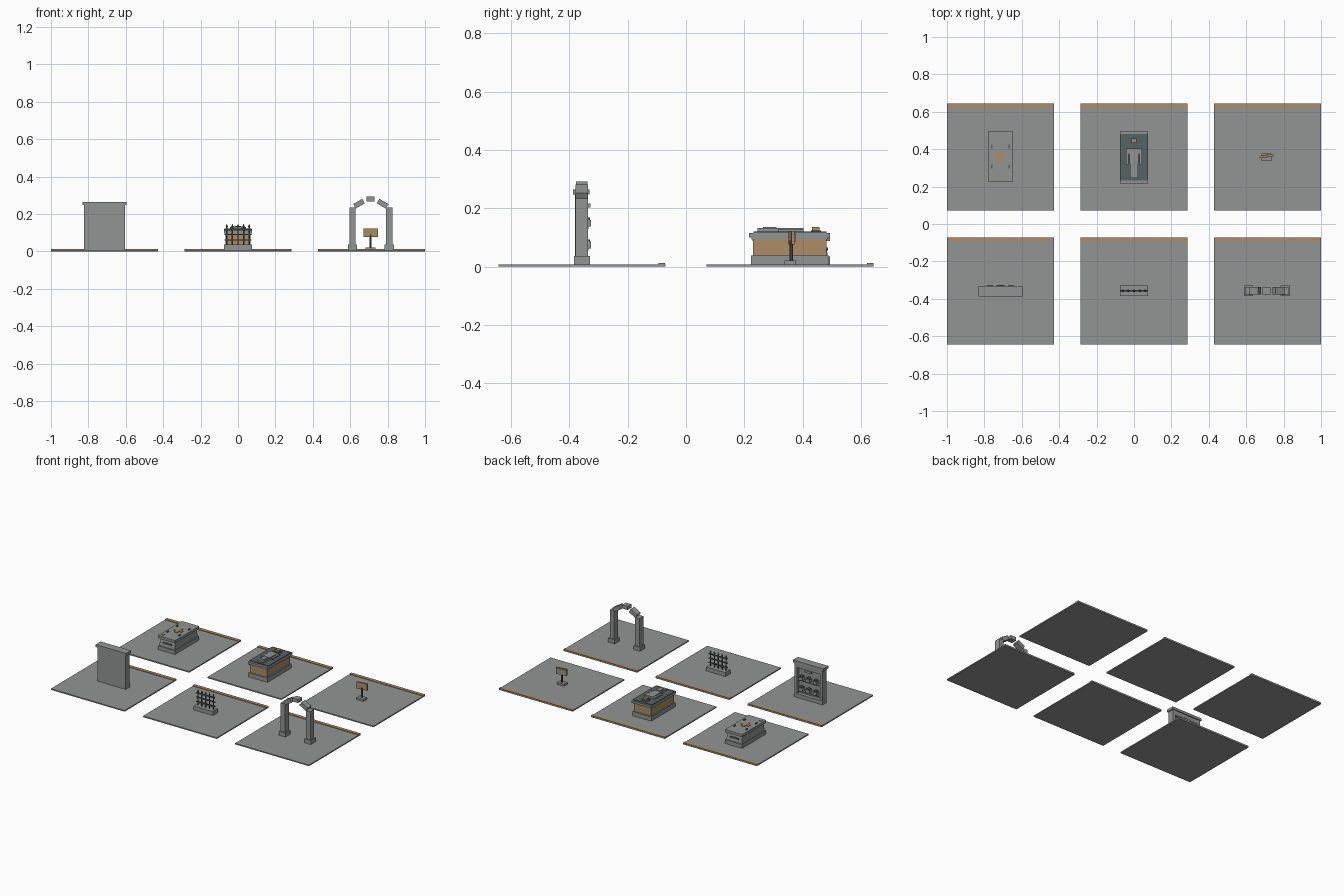
import bpy, math
from mathutils import Matrix

if "Cube" in bpy.data.objects:
    bpy.data.objects.remove(bpy.data.objects["Cube"])


def material(name, rgb):
    m = bpy.data.materials.new(name)
    m.diffuse_color = (*rgb, 1)
    m.use_nodes = True
    m.node_tree.nodes["Principled BSDF"].inputs["Base Color"].default_value = m.diffuse_color
    return m


STONE = material("grey_stone", (0.29, 0.30, 0.295))
TAN = material("tan_sandstone", (0.42, 0.27, 0.125))
SLATE = material("dark_slate", (0.09, 0.125, 0.135))
IRON = material("dark_iron", (0.10, 0.105, 0.11))


def box(name, x, y, z, mat, rot=(0, 0, 0), taper=1.0):
    """Box from (min, max) spans; taper scales the top face in x and y."""
    size = [b - a for a, b in (x, y, z)]
    mid = [(a + b) / 2 for a, b in (x, y, z)]
    bpy.ops.mesh.primitive_cube_add(size=1, location=mid, rotation=rot)
    ob = bpy.context.object
    ob.name = name
    ob.data.transform(Matrix.Diagonal((*size, 1)))
    for v in ob.data.vertices:
        if v.co.z > 0:
            v.co.x *= taper
            v.co.y *= taper
    ob.data.materials.append(mat)
    return ob


def cbox(name, cx, cy, w, d, z0, z1, mat, rot=(0, 0, 0), taper=1.0):
    return box(name, (cx - w / 2, cx + w / 2), (cy - d / 2, cy + d / 2), (z0, z1), mat, rot, taper)


def cylinder(name, loc, r, depth, mat, rot=(0, 0, 0), r2=None, sides=8):
    bpy.ops.mesh.primitive_cone_add(vertices=sides, radius1=r, radius2=r if r2 is None else r2,
                                    depth=depth, location=loc, rotation=rot)
    ob = bpy.context.object
    ob.name = name
    ob.data.materials.append(mat)


C, FLOOR = 0.714, 0.008

# Six floor tiles, each with a tan strip along its back edge
for cx in (-C, 0, C):
    for cy in (-0.357, 0.357):
        cbox("floor_tile", cx, cy, 0.572, 0.572, 0, FLOOR, STONE)
        cbox("back_strip", cx, cy + 0.274, 0.572, 0.023, FLOOR, 0.012, TAN)

# Wall niche: solid front, shelves of urns facing the back
X, Y = -C, -0.357
cbox("niche_panel", X, -0.369, 0.22, 0.022, FLOOR, 0.247, STONE)
cbox("niche_base", X, Y, 0.22, 0.046, FLOOR, 0.035, STONE)
cbox("niche_cap", X, -0.359, 0.236, 0.056, 0.247, 0.264, STONE)
cbox("niche_lintel", X, -0.349, 0.22, 0.022, 0.215, 0.247, STONE)
cbox("niche_plaque", X, -0.334, 0.05, 0.012, 0.203, 0.216, STONE)
for s in (-1, 1):
    cbox("niche_pillar", X + s * 0.1, -0.349, 0.02, 0.026, FLOOR, 0.247, STONE)
for z in (0.055, 0.13):
    cbox("niche_shelf", X, -0.347, 0.2, 0.026, z, z + 0.008, STONE)
    for i in (-1, 0, 1):
        cbox("urn", X + i * 0.056, -0.339, 0.03, 0.028, z + 0.008, z + 0.031, STONE)
        cbox("urn_lid", X + i * 0.056, -0.339, 0.02, 0.02, z + 0.031, z + 0.039, SLATE)

# Iron fence on a stone plinth
cbox("fence_plinth", 0, Y, 0.15, 0.054, FLOOR, 0.036, STONE)
for i in range(-2, 3):
    cylinder("fence_bar", (i * 0.03, Y, 0.083), 0.004, 0.098, IRON)
    cylinder("fence_spike", (i * 0.03, Y, 0.139), 0.007, 0.018, IRON, r2=0)
for z in (0.06, 0.09, 0.12):
    cbox("fence_rail", 0, Y, 0.142, 0.009, z - 0.003, z + 0.003, IRON)

# Archway of separate blocks
for s in (-1, 1):
    cbox("arch_foot", C + s * 0.098 - 0.004, Y, 0.05, 0.055, FLOOR, 0.036, STONE)
    cbox("arch_post", C + s * 0.098 - 0.004, Y, 0.034, 0.043, 0.036, 0.234, STONE)
    cbox("arch_stone", C + s * 0.063 - 0.004, Y, 0.056, 0.042, 0.241, 0.269, STONE,
         (0, s * math.radians(30), 0))
cbox("keystone", C - 0.005, Y, 0.042, 0.04, 0.268, 0.293, STONE)

# Altar with inlaid cross and corner studs
Y = 0.361
cbox("altar_base", -C, Y, 0.132, 0.264, FLOOR, 0.035, STONE)
cbox("altar_body", -C, Y, 0.122, 0.25, 0.035, 0.088, STONE, taper=0.94)
cbox("altar_top", -C, Y, 0.134, 0.266, 0.088, 0.106, STONE)
cbox("altar_cross_long", -C, Y, 0.022, 0.064, 0.106, 0.11, TAN)
cbox("altar_cross_wide", -C, Y, 0.062, 0.02, 0.106, 0.1095, TAN)
for sx in (-1, 1):
    for sy in (-1, 1):
        cbox("altar_stud", -C + sx * 0.046, Y + sy * 0.053, 0.008, 0.02, 0.106, 0.112, SLATE)
cbox("altar_token", -C - 0.046, Y - 0.105, 0.016, 0.016, 0.106, 0.11, TAN)
for s in (-1, 1):
    cbox("altar_end_plate", -C, Y + s * 0.122, 0.07, 0.008, 0.055, 0.066, SLATE)

# Tomb with a reclining stone figure
Y = 0.355
cbox("tomb_base", 0, Y, 0.146, 0.266, FLOOR, 0.038, STONE)
cbox("tomb_body", 0, Y, 0.132, 0.252, 0.038, 0.093, TAN)
cbox("tomb_collar", 0, Y, 0.142, 0.262, 0.093, 0.1, STONE)
cbox("tomb_lid", 0, Y, 0.15, 0.278, 0.1, 0.115, STONE)
cbox("tomb_slab", 0, Y + 0.002, 0.148, 0.25, 0.115, 0.12, SLATE)
cbox("figure_pillow", 0, 0.445, 0.046, 0.034, 0.12, 0.124, SLATE)
cbox("figure_head", 0, 0.445, 0.028, 0.026, 0.124, 0.137, TAN)
cbox("figure_torso", 0, 0.363, 0.05, 0.08, 0.12, 0.132, STONE)
cbox("figure_shoulders", 0, 0.388, 0.084, 0.03, 0.12, 0.13, STONE)
for s in (-1, 1):
    cbox("figure_arm", s * 0.036, 0.352, 0.012, 0.07, 0.12, 0.129, STONE)
cbox("figure_legs", 0, 0.287, 0.044, 0.084, 0.12, 0.132, STONE)
cbox("figure_shield", 0, 0.287, 0.03, 0.046, 0.132, 0.137, STONE)

# Small signpost, board slightly turned
cbox("sign_foot", 0.709, 0.357, 0.054, 0.04, FLOOR, 0.022, STONE)
cylinder("sign_post", (0.709, 0.36, 0.055), 0.006, 0.07, IRON)
turn = (0, 0, math.radians(8))
cbox("sign_board", 0.709, 0.362, 0.076, 0.01, 0.077, 0.123, TAN, turn)
cbox("sign_back", 0.708, 0.369, 0.062, 0.004, 0.084, 0.116, STONE, turn)
